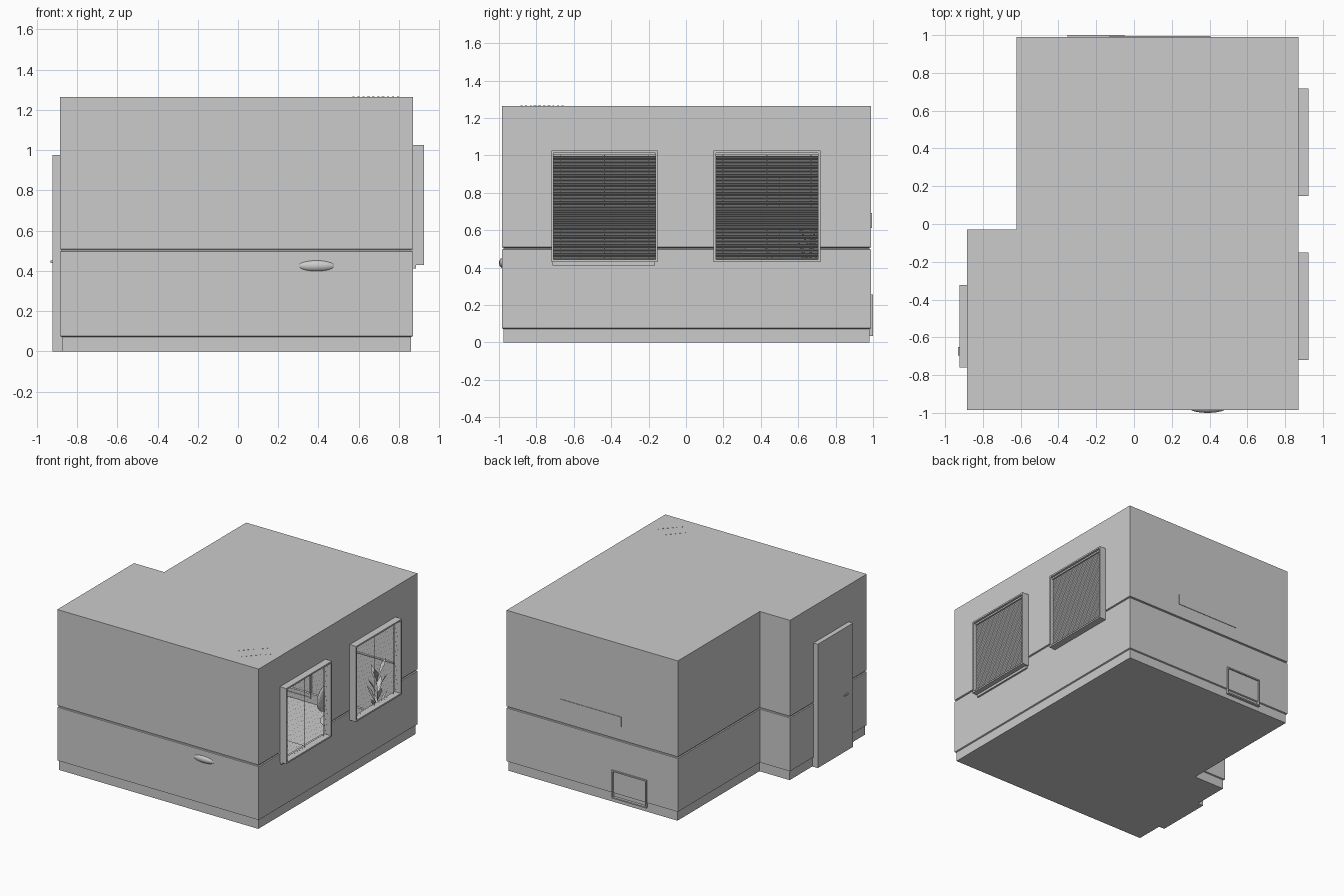
import bpy, bmesh, math
from mathutils import Matrix, Vector

if "Cube" in bpy.data.objects:
    bpy.data.objects.remove(bpy.data.objects["Cube"])


def finish(name, bm):
    me = bpy.data.meshes.new(name)
    bm.to_mesh(me)
    bm.free()
    ob = bpy.data.objects.new(name, me)
    bpy.context.collection.objects.link(ob)
    return ob


def add_box(bm, x, y, z, rot=None):
    size = (x[1] - x[0], y[1] - y[0], z[1] - z[0])
    mid = Vector((sum(x) / 2, sum(y) / 2, sum(z) / 2))
    m = Matrix.Translation(mid) @ (rot or Matrix()) @ Matrix.Diagonal((*size, 1))
    bmesh.ops.create_cube(bm, size=1, matrix=m)


def boxes(name, *items):
    bm = bmesh.new()
    for it in items:
        add_box(bm, *it)
    return finish(name, bm)


def smooth(ob):
    for p in ob.data.polygons:
        p.use_smooth = True
    return ob


def ellipsoid(name, c, r):
    bm = bmesh.new()
    bmesh.ops.create_uvsphere(bm, u_segments=24, v_segments=12, radius=1,
                              matrix=Matrix.Translation(c) @ Matrix.Diagonal((*r, 1)))
    return smooth(finish(name, bm))


def cylinder(bm, c, r, h, r2=None, seg=12):
    bmesh.ops.create_cone(bm, cap_ends=True, segments=seg, radius1=r,
                          radius2=r if r2 is None else r2, depth=h,
                          matrix=Matrix.Translation(c))


TOP = 1.265
WINDOWS = [(-0.72, -0.152), (0.148, 0.718)]
WZ = (0.43, 1.025)


# L-shaped room shell: skirting step, rail groove, floor and ceiling
def outline(i):
    return [(-0.885 + i, -0.985 + i), (0.87 - i, -0.985 + i), (0.87 - i, 0.99 - i),
            (-0.622 + i, 0.99 - i), (-0.622 + i, -0.03 - i), (-0.885 + i, -0.03 - i)]


bm = bmesh.new()
levels = [(0.0, 0.01), (0.072, 0.01), (0.076, 0), (0.496, 0), (0.499, 0.008),
          (0.506, 0.008), (0.509, 0), (TOP, 0)]
rings = [[bm.verts.new((x, y, z)) for x, y in outline(i)] for z, i in levels]
for a, b in zip(rings, rings[1:]):
    for k in range(6):
        n = (k + 1) % 6
        bm.faces.new((a[k], a[n], b[n], b[k]))
bm.faces.new(rings[0][::-1])
bm.faces.new(rings[-1])


# Window openings in the right wall
def cut(co, no):
    fs = [f for f in bm.faces if f.calc_center_median().x > 0.855]
    geom = set(fs)
    for f in fs:
        geom.update(f.edges)
        geom.update(f.verts)
    bmesh.ops.bisect_plane(bm, geom=list(geom), plane_co=co, plane_no=no)


for z in WZ:
    cut((0, 0, z), (0, 0, 1))
for w in WINDOWS:
    for y in w:
        cut((0, y, 0), (0, 1, 0))


def in_window(c):
    return (c.x > 0.855 and WZ[0] < c.z < WZ[1]
            and any(a < c.y < b for a, b in WINDOWS))


bmesh.ops.delete(bm, geom=[f for f in bm.faces if in_window(f.calc_center_median())],
                 context='FACES')
finish("room_shell", bm)

# Projecting window boxes with tilted blinds
for n, (y0, y1) in enumerate(WINDOWS, 1):
    t, X = 0.012, (0.868, 0.925)
    z0, z1 = WZ
    boxes(f"window_frame_{n}",
          (X, (y0, y0 + t), WZ), (X, (y1 - t, y1), WZ),
          (X, (y0 + t, y1 - t), (z0, z0 + t)), (X, (y0 + t, y1 - t), (z1 - t, z1)))
    boxes(f"blind_headrail_{n}", ((0.878, 0.908), (y0 + t, y1 - t), (z1 - t - 0.012, z1 - t)))
    bm = bmesh.new()
    count = 46
    pitch = (z1 - z0 - 2 * t - 0.016) / count
    for k in range(count):
        z = z0 + t + pitch * (k + 0.6)
        vs = [bm.verts.new(p) for p in ((0.886, y0 + t, z - pitch * 0.46),
                                        (0.886, y1 - t, z - pitch * 0.46),
                                        (0.900, y1 - t, z + pitch * 0.46),
                                        (0.900, y0 + t, z + pitch * 0.46))]
        bm.faces.new(vs)
    finish(f"blind_slats_{n}", bm)
    ym = (y0 + y1) / 2
    boxes(f"blind_cords_{n}", *[((0.884, 0.886), (y - 0.002, y + 0.002), (z0 + t, z1 - t))
                                for y in (y0 + 0.05, ym, y1 - 0.05)])
boxes("window_sill", ((0.84, 0.885), (-0.715, -0.165), (0.412, 0.43)))

# Door and handle on the left wall
boxes("door", ((-0.923, -0.875), (-0.76, -0.322), (0, 0.975)))
boxes("door_handle", ((-0.931, -0.92), (-0.695, -0.65), (0.44, 0.452)))

# Back wall strip and square hatch frame
boxes("back_strip", ((-0.13, 0.405), (0.96, 0.994), (0.612, 0.692)))
hx, hz, hy, t = (-0.352, -0.05), (0.035, 0.255), (0.975, 1.0), 0.01
boxes("back_hatch_frame",
      (hx, hy, (hz[0], hz[0] + t)), (hx, hy, (hz[1] - t, hz[1])),
      ((hx[0], hx[0] + t), hy, (hz[0] + t, hz[1] - t)),
      ((hx[1] - t, hx[1]), hy, (hz[0] + t, hz[1] - t)))

# Rounded cushion just breaking the front wall
ellipsoid("front_cushion", (0.39, -0.972, 0.425), (0.1, 0.028, 0.03))

# Diagonal ceiling unit with two rows of bolts through the roof
boxes("ceiling_unit", ((0.575, 0.795), (-0.825, -0.715), (1.2, 1.26),
                       Matrix.Rotation(math.radians(45), 4, 'Z')))
bm = bmesh.new()
for sx, sy in ((0.575, -0.81), (0.65, -0.88)):
    for k in range(7):
        cylinder(bm, (sx + 0.024 * k, sy + 0.025 * k, 1.26), 0.005, 0.015, seg=8)
finish("ceiling_bolts", bm)


# Furniture seen through the windows
def table(name, x, y, h):
    leg = 0.025
    boxes(name, (x, y, (h - 0.03, h)),
          *[((a, a + leg), (b, b + leg), (0, h - 0.03))
            for a in (x[0], x[1] - leg) for b in (y[0], y[1] - leg)])


table("desk", (0.3, 0.78), (-0.68, -0.3), 0.38)
boxes("desk_machine", ((0.45, 0.65), (-0.57, -0.4), (0.38, 0.44)),
      ((0.45, 0.53), (-0.57, -0.4), (0.44, 0.49)))
table("low_table", (-0.54, -0.32), (-0.7, -0.33), 0.25)
boxes("tall_cabinet", ((-0.6, -0.35), (0.5, 0.95), (0, 0.9)))

bm = bmesh.new()
cylinder(bm, (0.6, 0.37, 0.13), 0.02, 0.26)
cylinder(bm, (0.6, 0.37, 0.012), 0.1, 0.024)
finish("chair_stem", bm)
ellipsoid("chair_seat", (0.6, 0.37, 0.27), (0.12, 0.12, 0.03))
ellipsoid("chair_back", (0.5, 0.37, 0.42), (0.02, 0.1, 0.1))

# Potted plant by the far window
bm = bmesh.new()
cylinder(bm, (0.75, 0.66, 0.1), 0.06, 0.2, 0.08, 16)
finish("plant_pot", bm)
bm = bmesh.new()
for k in range(12):
    a = k * 2.4
    d = Vector((math.cos(a), math.sin(a), 0))
    s = Vector((-d.y, d.x, 0)) * 0.02
    base = Vector((0.75, 0.66, 0.2 + 0.03 * k))
    p = base + d * 0.05 + Vector((0, 0, 0.1))
    bm.faces.new([bm.verts.new(v) for v in (base, p - s, base + d * 0.08 + Vector((0, 0, 0.14)), p + s)])
finish("plant_leaves", bm)
